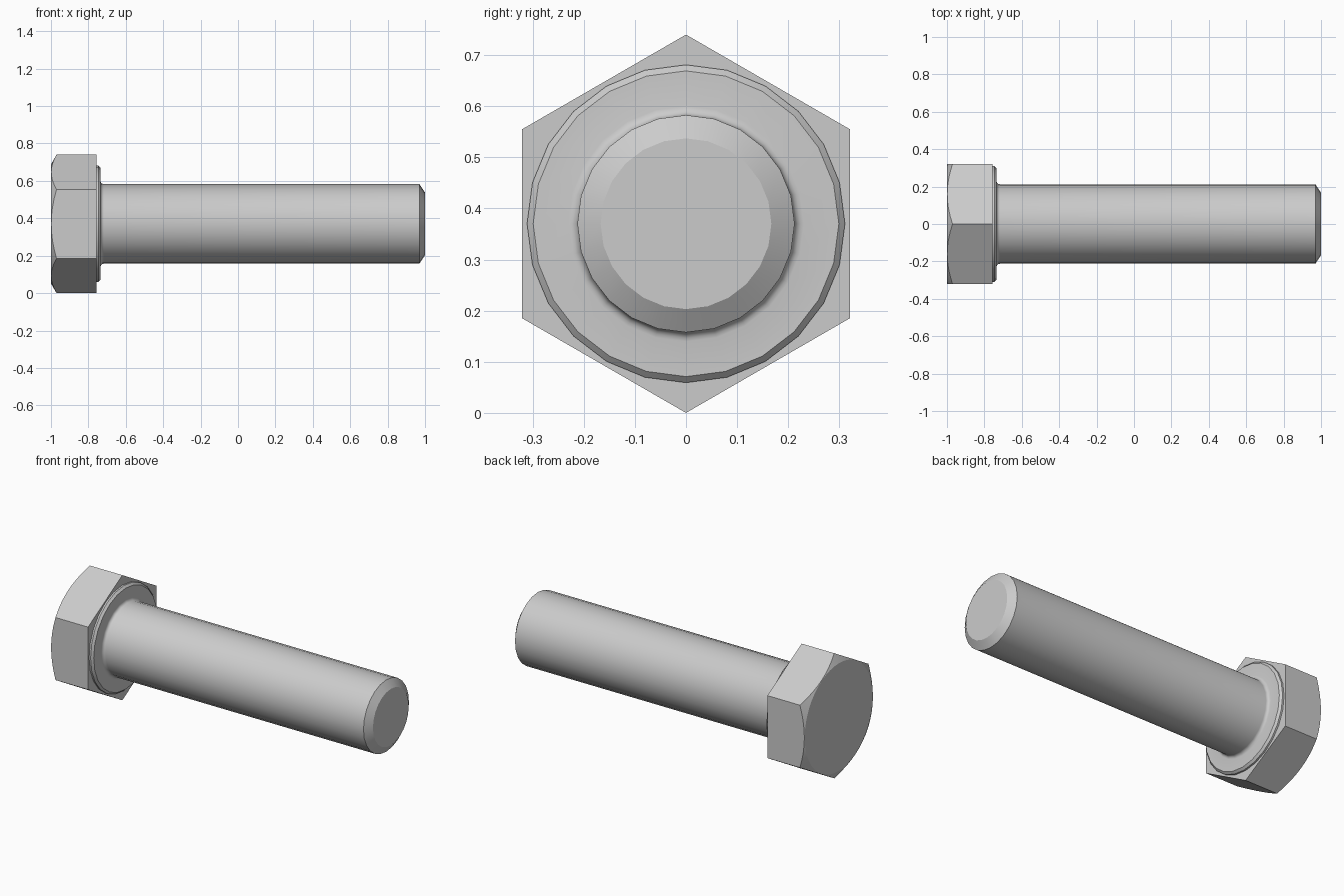
import bpy, bmesh
from math import sin, cos, pi, radians, tan

if "Cube" in bpy.data.objects:
    bpy.data.objects.remove(bpy.data.objects["Cube"])

ZC = 0.37            # height of the bolt axis
APOTHEM = 0.3204     # half the width across flats


def loft(name, rings, cap_start=True):
    """Join rings of (x, radius) pairs, set around the x axis, into one mesh."""
    bm = bmesh.new()
    n = len(rings[0])
    loops = []
    for ring in rings:
        loops.append([bm.verts.new((x, r * sin(2 * pi * k / n), ZC + r * cos(2 * pi * k / n)))
                      for k, (x, r) in enumerate(ring)])
    for a, b in zip(loops, loops[1:]):
        for k in range(n):
            m = (k + 1) % n
            bm.faces.new((a[k], b[k], b[m], a[m]))
    if cap_start:
        bm.faces.new(loops[0])
    bm.faces.new(loops[-1][::-1])
    me = bpy.data.meshes.new(name)
    bm.to_mesh(me)
    bm.free()
    ob = bpy.data.objects.new(name, me)
    bpy.context.collection.objects.link(ob)
    bpy.ops.object.select_all(action='DESELECT')
    ob.select_set(True)
    bpy.context.view_layer.objects.active = ob
    bpy.ops.object.shade_smooth_by_angle(angle=radians(25))
    return ob


# Hex head: flats cut by a 30 degree cone, giving curved edges at the end face
N = 48
hex_r = [APOTHEM / cos((2 * pi * k / N) % (pi / 3) - pi / 6) for k in range(N)]
face_r = APOTHEM - 0.002
loft("hex_head", [
    [(-1.0, face_r)] * N,
    [(-1.0 + (r - face_r) * tan(pi / 6), r) for r in hex_r],
    [(-0.757, r) for r in hex_r],
])

# Bearing collar, fillet, shank and chamfered tip turned from one profile
fillet = [(-0.717 - 0.018 * sin(t * pi / 8), 0.2305 - 0.018 * cos(t * pi / 8))
          for t in range(4, -1, -1)]
profile = [(-0.757, 0.311), (-0.747, 0.311), (-0.735, 0.299), *fillet,
           (0.97, 0.2125), (1.0, 0.167)]
loft("collar_and_shank", [[p] * 24 for p in profile], cap_start=False)
